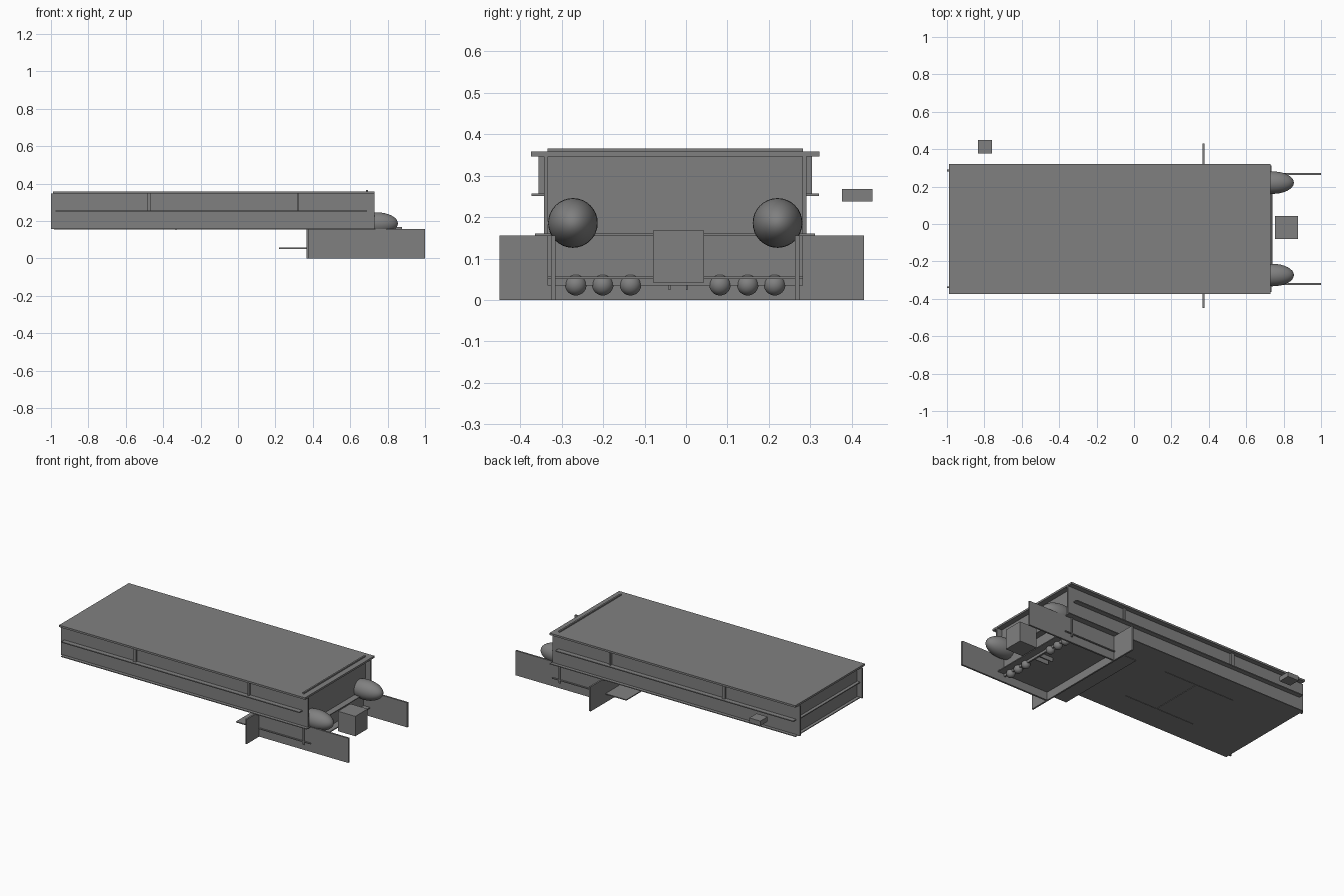
import bpy, math

if "Cube" in bpy.data.objects:
    bpy.data.objects.remove(bpy.data.objects["Cube"])

MID = -0.026  # y of the model's own centre line

grey = bpy.data.materials.new("mid_grey")
grey.use_nodes = True
colour = (0.216, 0.216, 0.216, 1)
grey.diffuse_color = colour
grey.node_tree.nodes["Principled BSDF"].inputs["Base Color"].default_value = colour


def box(name, x, y, z):
    """Box from (min, max) pairs."""
    spans = (x, y, z)
    bpy.ops.mesh.primitive_cube_add(size=1, location=[(a + b) / 2 for a, b in spans])
    ob = bpy.context.object
    ob.name = name
    ob.scale = [b - a for a, b in spans]
    ob.data.materials.append(grey)
    return ob


def across(name, x, half, z):
    """Box spanning the full width about the centre line."""
    return box(name, x, (MID - half, MID + half), z)


def pair(name, x, inner, outer, z):
    """Matching boxes on both sides of the centre line."""
    box("right_" + name, x, (MID - outer, MID - inner), z)
    box("left_" + name, x, (MID + inner, MID + outer), z)


def ball(name, loc, radius, stretch=1):
    bpy.ops.mesh.primitive_uv_sphere_add(segments=32, ring_count=16, radius=radius,
                                         location=loc, rotation=(0, math.pi / 2, 0))
    ob = bpy.context.object
    ob.name = name
    ob.scale = (1, 1, stretch)
    ob.data.materials.append(grey)
    bpy.ops.object.shade_smooth()
    return ob


# Long hull: roof, floor, side walls and end walls
across("roof_slab", (-0.99, 0.73), 0.348, (0.346, 0.358))
across("floor_plate", (-0.985, 0.735), 0.338, (0.155, 0.16))
pair("side_wall", (-1.0, 0.73), 0.307, 0.317, (0.156, 0.346))
across("rear_wall", (-0.965, -0.955), 0.308, (0.16, 0.346))
across("nose_wall", (0.685, 0.695), 0.308, (0.035, 0.366))

# Ledges and short hangers along the hull
pair("side_ledge", (-0.975, 0.69), 0.316, 0.347, (0.251, 0.257))
across("rear_ledge", (-0.985, -0.96), 0.308, (0.251, 0.257))
for label, x0, x1 in (("aft", -0.485, -0.465), ("fore", 0.315, 0.327)):
    pair(label + "_hanger", (x0, x1), 0.316, 0.33, (0.255, 0.346))

# Seam strips under the floor
box("floor_seam_cross", (-0.335, -0.33), (-0.2, 0.15), (0.152, 0.156))
for y in (-0.2, 0.15):
    box("floor_seam_long", (-0.6, -0.1), (y, y + 0.004), (0.153, 0.156))

# Lower deck with cross plate and forward side plates
across("lower_deck", (0.22, 0.74), 0.308, (0.051, 0.057))
box("cross_plate", (0.366, 0.376), (-0.45, 0.43), (0, 0.156))
pair("forward_plate", (0.37, 1.0), 0.289, 0.3, (0, 0.156))

# Rounded nose pods and small balls under the deck
for side in (-1, 1):
    y = MID + side * 0.247
    ball("nose_pod", (0.74, y, 0.186), 0.06, 0.115 / 0.06)
    for offset in (0.108, 0.175, 0.24):
        ball("under_ball", (0.685, MID + side * offset, 0.037), 0.026)
    pin = MID + 0.007 + side * 0.021
    box("under_pin", (0.6, 0.69), (pin - 0.002, pin + 0.002), (0.024, 0.052))

# Loose blocks: one ahead of the nose, one beside the rear
box("nose_block", (0.755, 0.877), (-0.08, 0.044), (0.042, 0.168))
box("side_block", (-0.835, -0.758), (0.377, 0.45), (0.238, 0.268))
